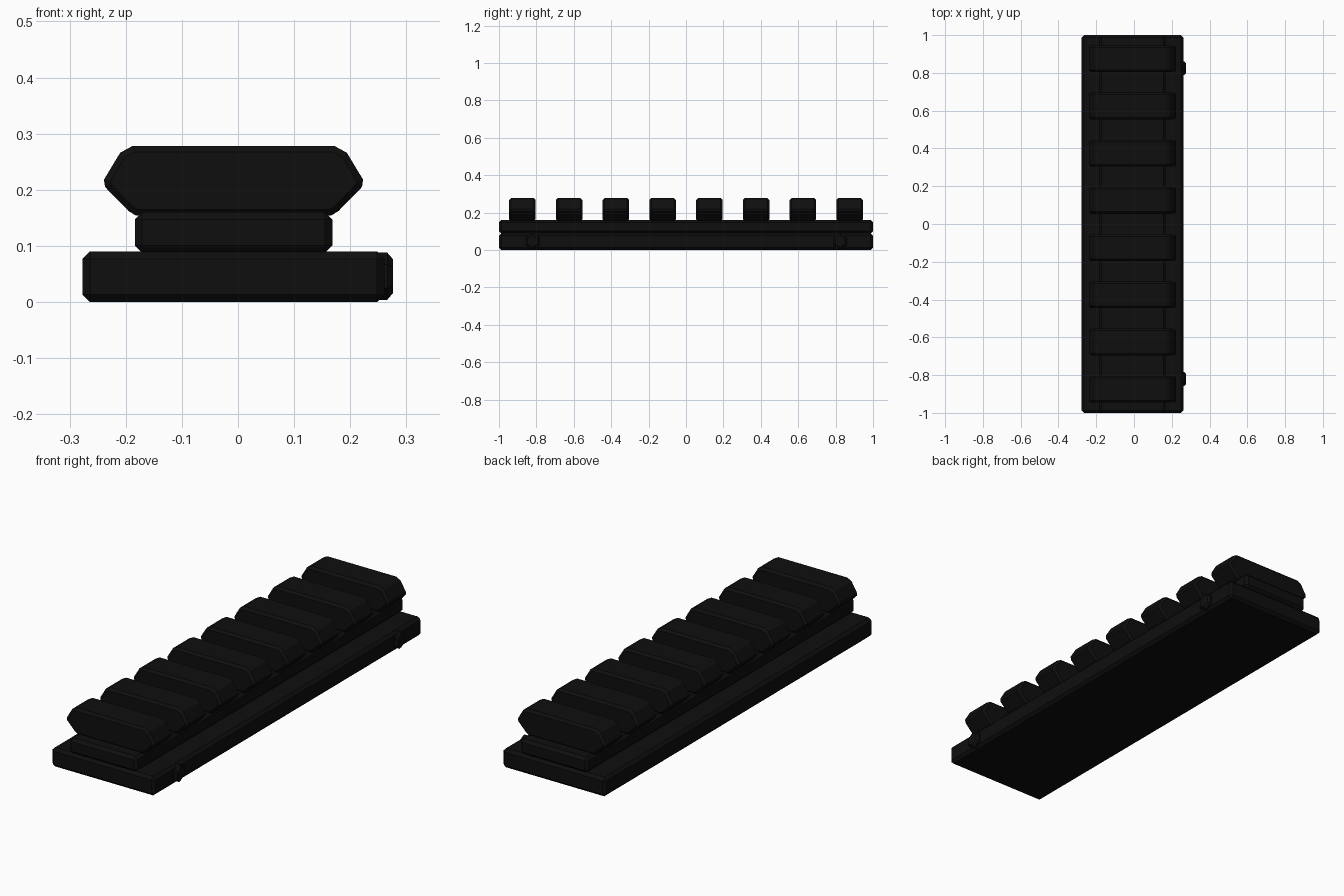
import bpy
import bmesh
import math
from mathutils import Matrix

cube = bpy.data.objects.get("Cube")
if cube:
    bpy.data.objects.remove(cube, do_unlink=True)

MID_X = -0.008   # centre line of plate and rail

black = bpy.data.materials.new("matte_black")
black.use_nodes = True
black.diffuse_color = (0.0045, 0.0045, 0.0045, 1)
black.node_tree.nodes["Principled BSDF"].inputs["Base Color"].default_value = black.diffuse_color


def finish(name, bm):
    bmesh.ops.recalc_face_normals(bm, faces=bm.faces)
    mesh = bpy.data.meshes.new(name)
    bm.to_mesh(mesh)
    bm.free()
    mesh.materials.append(black)
    obj = bpy.data.objects.new(name, mesh)
    bpy.context.collection.objects.link(obj)
    return obj


def chamfer(bm, edges, width):
    bmesh.ops.bevel(bm, geom=edges, offset=width, segments=1,
                    affect='EDGES', clamp_overlap=True)


def block(name, half_width, z0, z1, width):
    """Full-length chamfered bar on the centre line."""
    bm = bmesh.new()
    bmesh.ops.create_cube(bm, size=1)
    bmesh.ops.scale(bm, verts=bm.verts, vec=(2 * half_width, 2, z1 - z0))
    bmesh.ops.translate(bm, verts=bm.verts, vec=(MID_X, 0, (z0 + z1) / 2))
    chamfer(bm, bm.edges[:], width)
    return finish(name, bm)


def tooth(name, y, depth):
    """Cross-wise lug: mirrored half profile, extruded, with chamfered ends."""
    half = [(0.174, 0.154), (0.187, 0.162), (0.229, 0.205),
            (0.231, 0.218), (0.202, 0.266), (0.180, 0.278)]
    outline = half + [(-x, z) for x, z in reversed(half)]
    bm = bmesh.new()
    verts = [bm.verts.new((x + MID_X, y - depth / 2, z)) for x, z in outline]
    face = bm.faces.new(verts)
    ext = bmesh.ops.extrude_face_region(bm, geom=[face])
    moved = [v for v in ext["geom"] if isinstance(v, bmesh.types.BMVert)]
    bmesh.ops.translate(bm, verts=moved, vec=(0, depth, 0))
    rims = [e for e in bm.edges if abs(e.verts[0].co.y - e.verts[1].co.y) < 1e-5]
    chamfer(bm, rims, 0.011)
    return finish(name, bm)


def bolt(name, y):
    """Hexagonal bolt head on the left side of the plate, one corner up."""
    bm = bmesh.new()
    bmesh.ops.create_cone(bm, cap_ends=True, segments=6, radius1=0.042,
                          radius2=0.042, depth=0.04)
    bmesh.ops.rotate(bm, verts=bm.verts, matrix=Matrix.Rotation(math.pi / 2, 3, 'Y'))
    top = max(v.co.z for v in bm.verts)
    if top < 0.04:
        bmesh.ops.rotate(bm, verts=bm.verts, matrix=Matrix.Rotation(math.pi / 6, 3, 'X'))
    bmesh.ops.translate(bm, verts=bm.verts, vec=(0.256, y, 0.046))
    rim = [e for e in bm.edges if all(v.co.x > 0.27 for v in e.verts)]
    chamfer(bm, rim, 0.010)
    return finish(name, bm)


# Base plate and the rail web on it
block("base_plate", 0.269, 0, 0.09, 0.013)
block("rail_web", 0.176, 0.088, 0.160, 0.013)

# Row of lugs
for i in range(8):
    tooth(f"rail_tooth_{i + 1}", -0.875 + 0.25 * i, 0.142)

# Side bolts
for label, y in (("front", -0.82), ("back", 0.825)):
    bolt(f"{label}_bolt", y)
